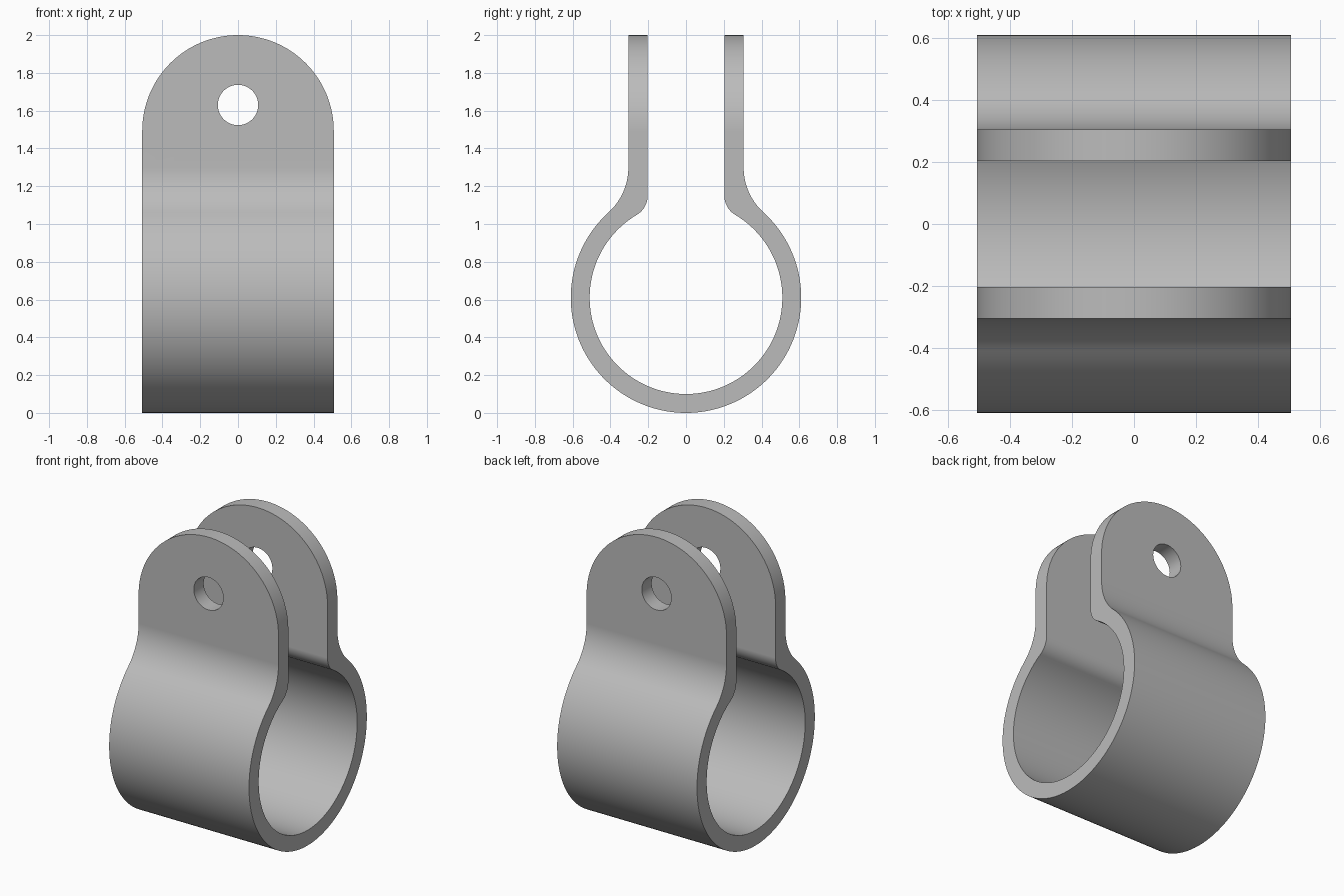
import bpy
import bmesh
from math import pi, sin, cos, atan2, sqrt

cube = bpy.data.objects.get("Cube")
if cube:
    bpy.data.objects.remove(cube, do_unlink=True)

R_OUT, R_IN = 0.61, 0.51         # ring radii, ring centre is at z = R_OUT
EAR_OUT, EAR_IN = 0.305, 0.203   # outer and inner faces of the ears
HALF_W = 0.507                   # half width of the strap
HOLE_Z, HOLE_R = 1.63, 0.107

steel = bpy.data.materials.new("grey steel")
steel.use_nodes = True
grey = (0.5, 0.5, 0.5, 1)
steel.diffuse_color = grey
steel.node_tree.nodes["Principled BSDF"].inputs["Base Color"].default_value = grey


def arc(cx, cz, r, a0, a1, n):
    return [(cx + r * cos(a0 + (a1 - a0) * i / n),
             cz + r * sin(a0 + (a1 - a0) * i / n)) for i in range(n + 1)]


def half_wall(ring_r, ear_y, fillet_z, n_ring, n_fillet):
    """Wall line from the ring bottom, through a tangent fillet, up the ear."""
    dz = fillet_z - R_OUT
    r = (ear_y ** 2 + dz ** 2 - ring_r ** 2) / (2 * (ring_r - ear_y))
    tangent = atan2(dz, ear_y + r)
    ring = arc(0, R_OUT, ring_r, -pi / 2, tangent, n_ring)
    fillet = arc(ear_y + r, fillet_z, r, tangent - pi, -pi, n_fillet)
    return ring + fillet[1:] + [(ear_y, 2.1)]


def prism(name, points, place, offset):
    """Extrude a flat outline; place maps its 2D points into space."""
    bm = bmesh.new()
    face = bm.faces.new([bm.verts.new(place(a, b)) for a, b in points])
    ext = bmesh.ops.extrude_face_region(bm, geom=[face])
    moved = [v for v in ext["geom"] if isinstance(v, bmesh.types.BMVert)]
    bmesh.ops.translate(bm, verts=moved, vec=offset)
    bmesh.ops.recalc_face_normals(bm, faces=bm.faces)
    mesh = bpy.data.meshes.new(name)
    bm.to_mesh(mesh)
    bm.free()
    mesh.materials.append(steel)
    obj = bpy.data.objects.new(name, mesh)
    bpy.context.collection.objects.link(obj)
    return obj


# Strap: closed side profile, mirrored front to back, extruded across x
outer = half_wall(R_OUT, EAR_OUT, 1.30, 72, 18)
inner = half_wall(R_IN, EAR_IN, 1.15, 72, 14)
mirror = lambda pts: [(-y, z) for y, z in pts]
profile = (outer + inner[::-1] + mirror(inner)[1:] + mirror(outer)[:0:-1])
strap = prism("clamp_strap", profile, lambda y, z: (-0.6, y, z), (1.2, 0, 0))

# Cutters: round-topped outline and bolt hole
outline = arc(0, 2 - HALF_W, HALF_W, 0, pi, 64) + [(-HALF_W, -0.1), (HALF_W, -0.1)]
bolt = arc(0, HOLE_Z, HOLE_R, 0, 2 * pi, 48)[:-1]
for name, points, mode in (("outline_cutter", outline, 'INTERSECT'),
                           ("hole_cutter", bolt, 'DIFFERENCE')):
    cutter = prism(name, points, lambda x, z: (x, -1, z), (0, 2, 0))
    cutter.hide_render = True
    mod = strap.modifiers.new(name, 'BOOLEAN')
    mod.operation, mod.solver, mod.object = mode, 'EXACT', cutter
    bpy.ops.object.select_all(action='DESELECT')
    strap.select_set(True)
    bpy.context.view_layer.objects.active = strap
    bpy.ops.object.modifier_apply(modifier=mod.name)
    bpy.data.objects.remove(cutter, do_unlink=True)

# Smooth curved walls with crisp rims; large flats keep their own normals
bpy.ops.object.shade_smooth_by_angle(angle=pi / 6)
weighted = strap.modifiers.new("even_shading", 'WEIGHTED_NORMAL')
weighted.keep_sharp = True
